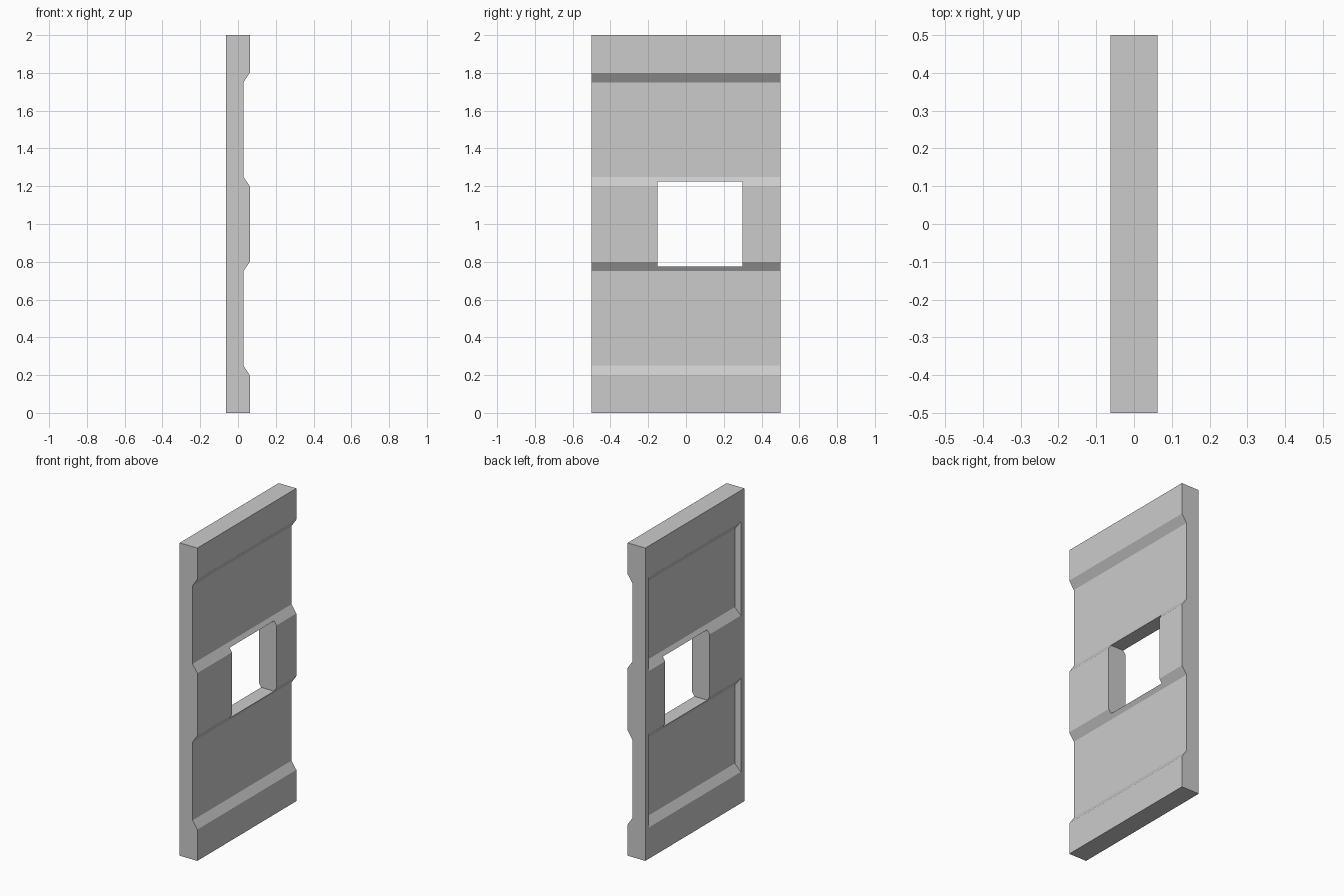
import bpy, bmesh

if "Cube" in bpy.data.objects:
    bpy.data.objects.remove(bpy.data.objects["Cube"])

X, Y, H = 0.0625, 0.5, 2.0      # half thickness, half width, height
FLOOR = 0.0285                  # distance of recess floors from the centre
BAYS = (0.2, 1.2)               # bottom of each recessed bay
BAY_H, SLOPE = 0.6, 0.05


def loft(name, rings):
    """Closed solid through rings with equal numbers of points."""
    bm = bmesh.new()
    loops = [[bm.verts.new(p) for p in ring] for ring in rings]
    n = len(loops[0])
    for a, b in zip(loops, loops[1:]):
        for i in range(n):
            j = (i + 1) % n
            bm.faces.new((a[i], a[j], b[j], b[i]))
    bm.faces.new(loops[0])
    bm.faces.new(loops[-1])
    bmesh.ops.recalc_face_normals(bm, faces=bm.faces)
    mesh = bpy.data.meshes.new(name)
    bm.to_mesh(mesh)
    bm.free()
    obj = bpy.data.objects.new(name, mesh)
    bpy.context.collection.objects.link(obj)
    return obj


def rect(x, y0, y1, z0, z1):
    return [(x, y0, z0), (x, y1, z0), (x, y1, z1), (x, y0, z1)]


def cut(target, cutter):
    mod = target.modifiers.new(cutter.name, 'BOOLEAN')
    mod.operation = 'DIFFERENCE'
    mod.solver = 'EXACT'
    mod.object = cutter
    cutter.hide_render = True
    cutter.hide_set(True)


# Wall slab: side profile with two open grooves, extruded along y
profile = [(-X, 0), (X, 0)]
for z in BAYS:
    profile += [(X, z), (FLOOR, z + SLOPE),
                (FLOOR, z + BAY_H - SLOPE), (X, z + BAY_H)]
profile += [(X, H), (-X, H)]
panel = loft("wall_panel", [[(x, y, z) for x, z in profile] for y in (-Y, Y)])

# Framed recesses in the rear face
for k, z in enumerate(BAYS):
    outer, inner = 0.465, 0.452
    recess = loft(f"recess_cutter_{k + 1}", [
        rect(-X - 0.05, -outer, outer, z, z + BAY_H),
        rect(-X, -outer, outer, z, z + BAY_H),
        rect(-FLOOR, -inner, inner, z + SLOPE, z + BAY_H - SLOPE)])
    cut(panel, recess)

# Square window opening through the slab
cut(panel, loft("window_cutter", [rect(x, -0.15, 0.3, 0.775, 1.225)
                                  for x in (-0.2, 0.2)]))
